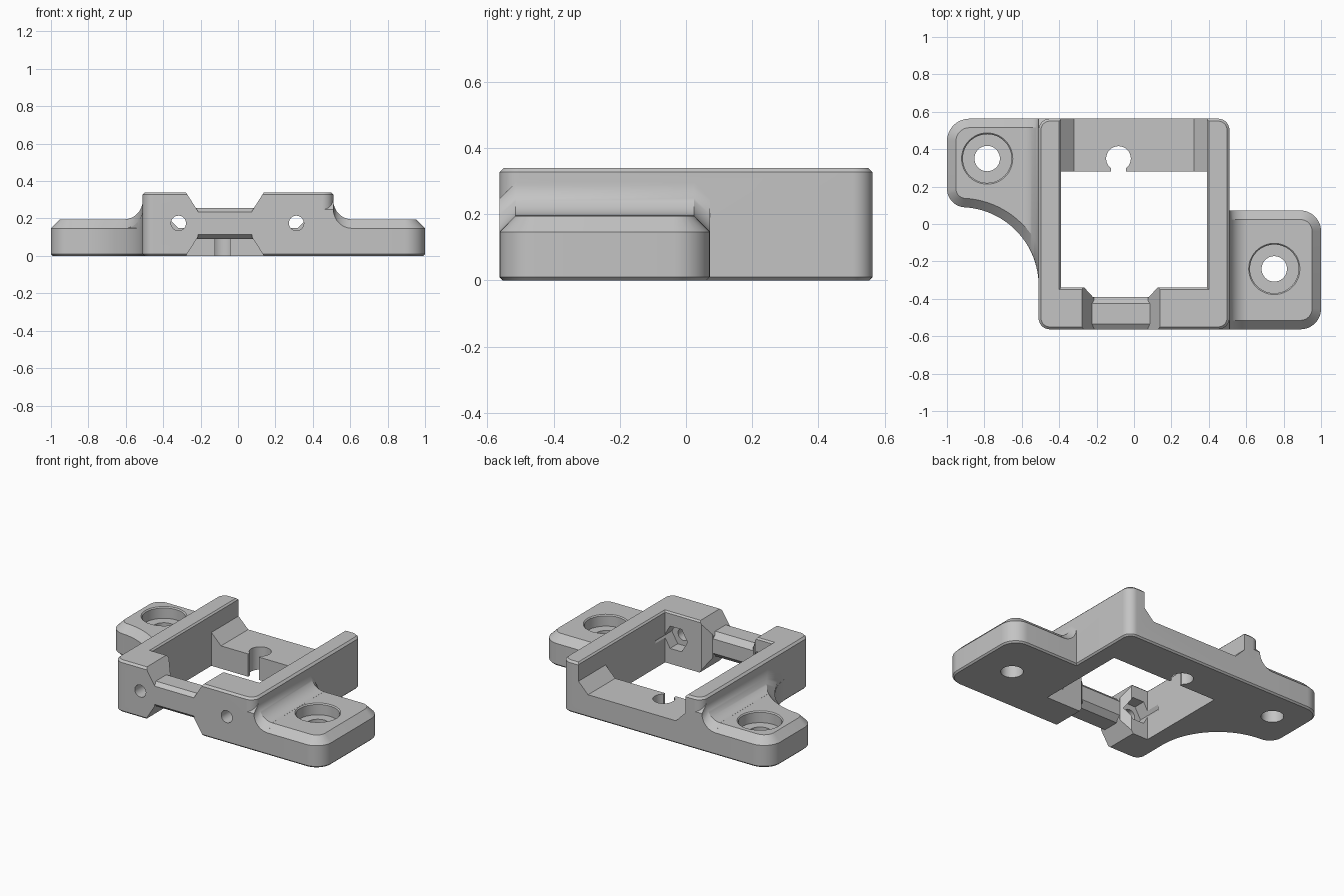
import bpy
import bmesh
from math import sin, cos, pi, sqrt, radians

cube = bpy.data.objects.get("Cube")
if cube:
    bpy.data.objects.remove(cube, do_unlink=True)

grey = bpy.data.materials.new("light grey plastic")
grey.use_nodes = True
COLOUR = (0.55, 0.55, 0.55, 1)
grey.diffuse_color = COLOUR
grey.node_tree.nodes["Principled BSDF"].inputs["Base Color"].default_value = COLOUR

DEPTH = 0.563    # half depth of the block
TOP = 0.34       # block height
TAB = 0.195      # tab height
EDGE = 0.048     # tab chamfer


def loft(name, rings):
    """Closed solid through matching rings of 3D points."""
    bm = bmesh.new()
    rows = [[bm.verts.new(p) for p in ring] for ring in rings]
    n = len(rows[0])
    for a, b in zip(rows, rows[1:]):
        for i in range(n):
            bm.faces.new((a[i], a[(i + 1) % n], b[(i + 1) % n], b[i]))
    bm.faces.new(rows[0])
    bm.faces.new(rows[-1])
    bmesh.ops.triangulate(bm, faces=[f for f in bm.faces if len(f.verts) == 4])
    bmesh.ops.recalc_face_normals(bm, faces=bm.faces)
    mesh = bpy.data.meshes.new(name)
    bm.to_mesh(mesh)
    bm.free()
    mesh.materials.append(grey)
    obj = bpy.data.objects.new(name, mesh)
    bpy.context.collection.objects.link(obj)
    return obj


def along_z(name, outline, levels):
    """Outline is a function of inset; levels are (inset, height)."""
    return loft(name, [[(x, y, z) for x, y in outline(d)] for d, z in levels])


def along_y(name, pts, y0, y1):
    return loft(name, [[(x, y, z) for x, z in pts] for y in (y0, y1)])


def arc(cx, cy, r, a0, a1, n=12):
    return [(cx + r * cos(radians(a0 + (a1 - a0) * i / n)),
             cy + r * sin(radians(a0 + (a1 - a0) * i / n))) for i in range(n + 1)]


def round_rect(x0, x1, y0, y1, r):
    def outline(d):
        return (arc(x1 - r, y1 - r, r - d, 0, 90) + arc(x0 + r, y1 - r, r - d, 90, 180)
                + arc(x0 + r, y0 + r, r - d, 180, 270) + arc(x1 - r, y0 + r, r - d, 270, 360))
    return outline


def circle(cx, cy, r, n=48):
    return [(cx + r * cos(2 * pi * i / n), cy + r * sin(2 * pi * i / n)) for i in range(n)]


def combine(target, tool, operation):
    mod = target.modifiers.new(operation, "BOOLEAN")
    mod.operation = operation
    mod.solver = "EXACT"
    mod.object = tool
    bpy.context.view_layer.objects.active = target
    bpy.ops.object.modifier_apply(modifier=mod.name)
    bpy.data.objects.remove(tool, do_unlink=True)


# Main block with softened edges
frame = along_z("mounting_frame", round_rect(-0.51, 0.51, -DEPTH, DEPTH, 0.06),
                [(0.01, 0), (0, 0.01), (0, TOP - 0.013), (0.013, TOP)])

# Right-hand square tab and left-hand tab with a concave sweep
tab_levels = [(0.01, 0), (0, 0.01), (0, TAB - EDGE), (EDGE, TAB)]
SX, SY, SR = -0.93, -0.33, 0.42
CORNER_Y = 0.189


def swept_outline(d):
    return (arc(-0.88, DEPTH - 0.12, 0.12 - d, 90, 180)
            + arc(-0.9, CORNER_Y, 0.1 - d, 180, 266.7)
            + arc(SX, SY, SR + d, 86.7, 0, 32)
            + [(-0.43, SY), (-0.43, DEPTH - d)])


square_tab = along_z("square_tab", round_rect(0.3, 1, -DEPTH, 0.072, 0.11), tab_levels)
swept_tab = along_z("swept_tab", swept_outline, tab_levels)


# Concave fillets that carry each tab up onto the block
def fillet(name, side, low, high):
    rings = []
    for x, z in [(0.45, 0.295)] + arc(0.61, 0.295, 0.1, 180, 270, 16):
        x *= side
        z += 0.0005
        y0, y0_in = low(x, 0), low(x, EDGE)
        rings.append([(x, y0, 0.03), (x, y0, z - EDGE), (x, y0_in, z),
                      (x, high - EDGE, z), (x, high, z - EDGE), (x, high, 0.03)])
    return loft(name, rings)


def sweep_y(x, d):
    dx = max(SX, min(x, SX + SR)) - SX
    return SY + sqrt(max((SR + d) ** 2 - dx ** 2, 0)) + 0.002


square_fillet = fillet("square_fillet", 1, lambda x, d: d - DEPTH, 0.072)
swept_fillet = fillet("swept_fillet", -1, sweep_y, DEPTH)

for part in (square_tab, swept_tab, square_fillet, swept_fillet):
    combine(frame, part, "UNION")

# Central opening with a fine lip
opening = along_z("opening", lambda d: [(-0.39 - d, -0.34 - d), (0.39 + d, -0.34 - d),
                                        (0.39 + d, 0.28), (-0.39 - d, 0.28)],
                  [(0, -0.1), (0, TOP - 0.01), (0.02, TOP + 0.01)])

# Low rear wall with sloping ends
half = [(0.32, 0.15), (0.39, 0.22), (0.39, TOP - 0.01), (0.41, TOP + 0.01)]
rear_gap = along_y("rear_gap", half + [(-x, z) for x, z in reversed(half)], 0.2, 0.7)

# Hourglass gap through the front wall, flaring towards the opening
MID = -0.07
waist = [(0.215, -0.01), (0.145, 0.1), (0.145, 0.24), (0.215, TOP + 0.01)]
front_gap = along_y("front_gap", [(MID + x, z) for x, z in waist]
                    + [(MID - x, z) for x, z in reversed(waist)], -0.7, -0.3)
flare = along_z("flare", lambda d: [(MID - 0.15, -0.39), (MID + 0.15, -0.39),
                                    (MID + 0.205, -0.33), (MID - 0.205, -0.33)],
                [(0, -0.1), (0, 0.5)])
cutters = [opening, rear_gap, front_gap, flare]

# Counterbored screw holes in the tabs
for x, y in ((0.75, -0.24), (-0.785, 0.35)):
    cutters.append(along_z("screw_hole", lambda d: circle(x, y, 0.068), [(0, -0.1), (0, 0.5)]))
    cutters.append(along_z("counterbore", lambda d: circle(x, y, 0.13 + d),
                           [(0, 0.12), (0, TAB - 0.007), (0.02, TAB + 0.013)]))

# Keyhole in the rear wall
cutters.append(along_z("keyhole", lambda d: circle(-0.083, 0.35, 0.066), [(0, -0.1), (0, 0.5)]))
cutters.append(along_z("keyhole_slot", lambda d: [(-0.122, 0.25), (-0.044, 0.25),
                                                  (-0.044, 0.34), (-0.122, 0.34)],
                       [(0, -0.1), (0, 0.5)]))

# Front bolt holes with hexagonal nut pockets behind
for x in (-0.318, 0.312):
    cutters.append(along_y("bolt_hole", circle(x, 0.175, 0.04, 32), -0.7, -0.3))
    cutters.append(along_y("nut_pocket", circle(x, 0.175, 0.085, 6), -0.42, -0.24))

for cutter in cutters:
    combine(frame, cutter, "DIFFERENCE")

# Chamfered strap bar across the front gap
bar_profile = [(-DEPTH, 0.115), (-0.535, 0.09), (-0.425, 0.09), (-0.39, 0.125),
               (-0.39, 0.22), (-0.425, 0.255), (-0.535, 0.255), (-DEPTH, 0.235)]
bar = loft("strap_bar", [[(MID + x, y, z) for y, z in bar_profile] for x in (-0.158, 0.158)])
combine(frame, bar, "UNION")

# Smooth curves, crisp edges
bpy.ops.object.select_all(action="DESELECT")
frame.select_set(True)
bpy.context.view_layer.objects.active = frame
bpy.ops.object.shade_smooth_by_angle(angle=radians(25))
